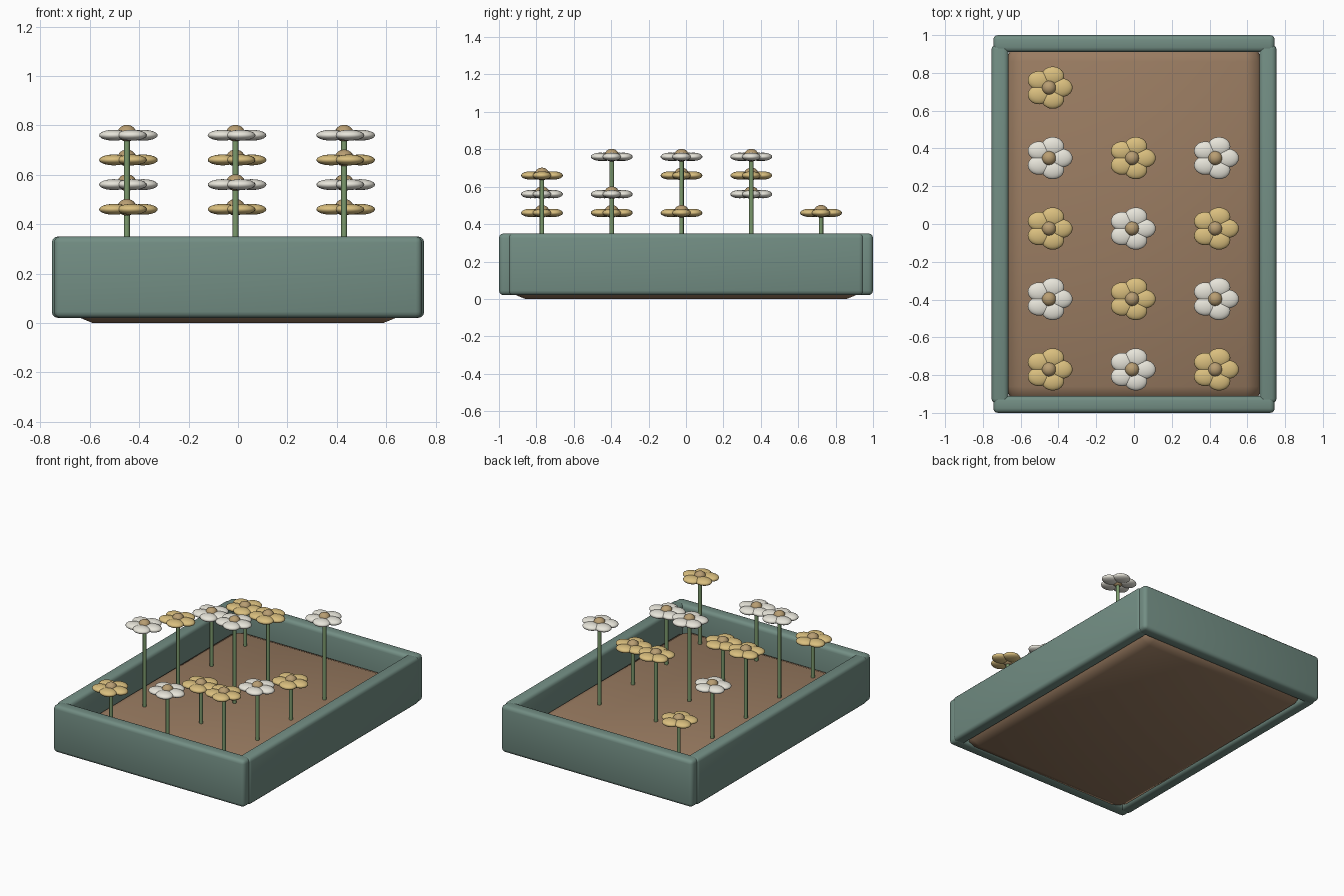
import bpy, math

if "Cube" in bpy.data.objects:
    bpy.data.objects.remove(bpy.data.objects["Cube"])


def mat(name, rgb):
    m = bpy.data.materials.new(name)
    m.diffuse_color = (*rgb, 1)
    m.use_nodes = True
    m.node_tree.nodes["Principled BSDF"].inputs["Base Color"].default_value = m.diffuse_color
    return m


TEAL = mat("teal_paint", (0.17, 0.27, 0.23))
SOIL = mat("soil", (0.32, 0.20, 0.12))
GREEN = mat("stem_green", (0.20, 0.32, 0.15))
YELLOW = mat("yellow_petal", (0.70, 0.52, 0.21))
WHITE = mat("white_petal", (0.80, 0.78, 0.70))
CENTRE = mat("flower_centre", (0.48, 0.34, 0.17))


def finish(name, material, angle=40):
    o = bpy.context.object
    o.name = name
    o.data.materials.append(material)
    bpy.ops.object.transform_apply(location=False, rotation=False, scale=True)
    bpy.ops.object.shade_smooth_by_angle(angle=math.radians(angle))
    return o


def box(name, loc, size, bevel, segments, material):
    bpy.ops.mesh.primitive_cube_add(size=1, location=loc)
    bpy.context.object.scale = size
    bpy.ops.object.transform_apply(location=False, rotation=False, scale=True)
    b = bpy.context.object.modifiers.new("Bevel", 'BEVEL')
    b.width, b.segments = bevel, segments
    bpy.ops.object.modifier_apply(modifier=b.name)
    return finish(name, material, 50)


def ball(name, loc, scale, material):
    bpy.ops.mesh.primitive_uv_sphere_add(segments=20, ring_count=12, location=loc)
    bpy.context.object.scale = scale
    return finish(name, material)


# planter walls
for s, side in ((-1, "left"), (1, "right")):
    box(side + "_wall", (s * 0.709, 0, 0.185), (0.09, 1.9, 0.33), 0.025, 3, TEAL)
for s, side in ((-1, "front"), (1, "back")):
    box(side + "_wall", (0, s * 0.955, 0.185), (1.49, 0.09, 0.33), 0.025, 3, TEAL)

# soil bed
box("soil_bed", (0, 0, 0.095), (1.36, 1.9, 0.19), 0.09, 2, SOIL)

# flowers in rows of three, cycling through four heights and two colours
for i in range(13):
    x = -0.45 + 0.44 * (i % 3)
    y = -0.77 + 0.373 * (i // 3)
    z = 0.46 + 0.1 * (i % 4)
    bpy.ops.mesh.primitive_cylinder_add(vertices=12, radius=0.012, depth=z - 0.16,
                                        location=(x, y, (z + 0.16) / 2))
    finish(f"stem_{i}", GREEN)
    for k in range(5):
        a = math.tau * k / 5
        ball(f"petal_{i}_{k}", (x + 0.065 * math.cos(a), y + 0.065 * math.sin(a), z),
             (0.06, 0.05, 0.022), WHITE if i % 2 else YELLOW)
    ball(f"flower_centre_{i}", (x, y, z + 0.008), (0.038, 0.038, 0.034), CENTRE)
